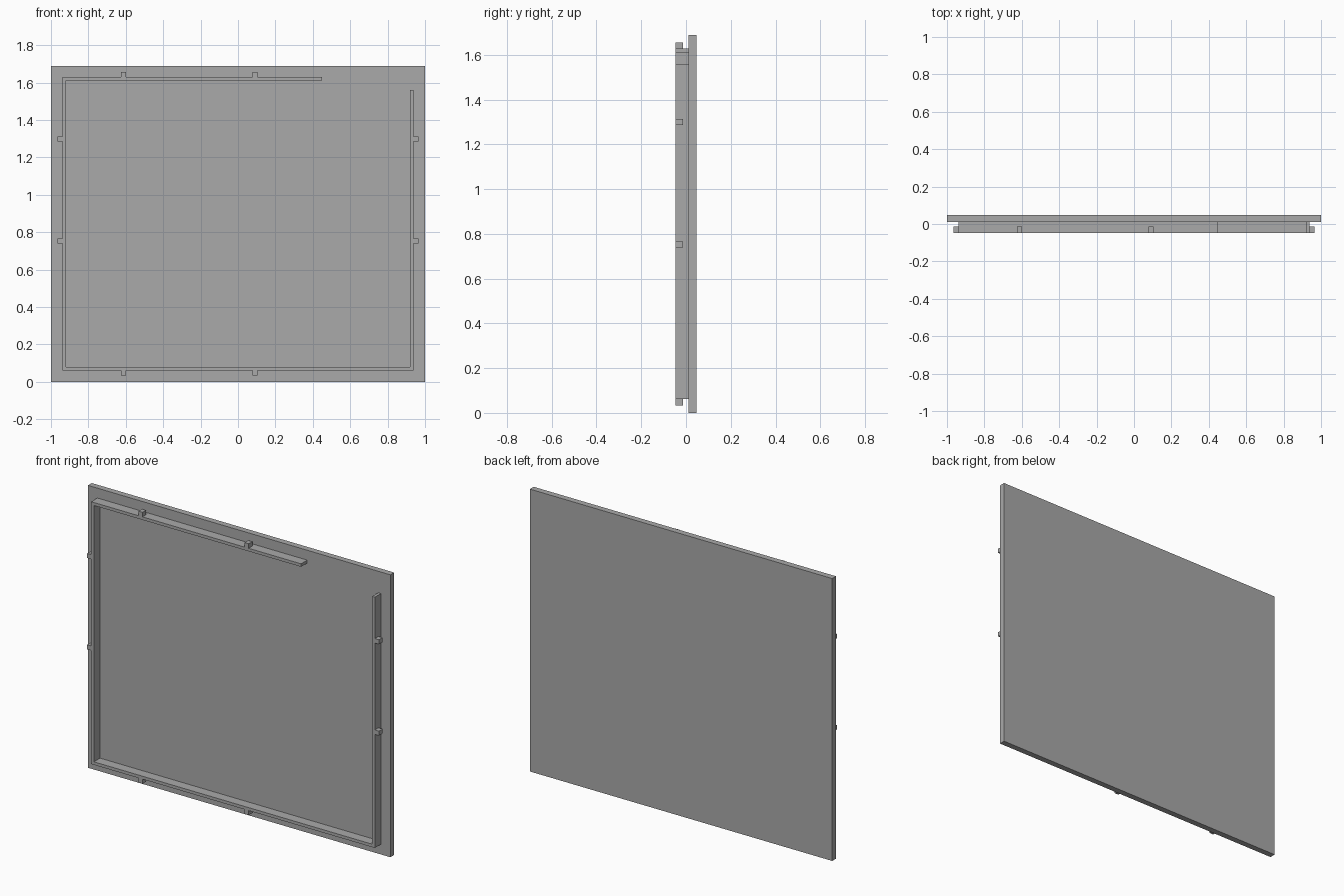
import bpy
import bmesh

cube = bpy.data.objects.get("Cube")
if cube:
    bpy.data.objects.remove(cube, do_unlink=True)

grey = bpy.data.materials.new("plain grey")
grey.use_nodes = True
colour = (0.4, 0.4, 0.4, 1)
grey.diffuse_color = colour
grey.node_tree.nodes["Principled BSDF"].inputs["Base Color"].default_value = colour

# Shared depths, front to back
FRONT, PEG_BACK, PLATE_FRONT, BACK = -0.047, -0.013, 0.011, 0.047


def extrude_outline(name, outline, y0, y1):
    """Make a solid from an x-z outline stretched from y0 back to y1."""
    bm = bmesh.new()
    face = bm.faces.new([bm.verts.new((x, y0, z)) for x, z in outline])
    moved = bmesh.ops.extrude_face_region(bm, geom=[face])["geom"]
    bmesh.ops.translate(bm, vec=(0, y1 - y0, 0),
                        verts=[v for v in moved if isinstance(v, bmesh.types.BMVert)])
    bmesh.ops.recalc_face_normals(bm, faces=bm.faces)
    mesh = bpy.data.meshes.new(name)
    bm.to_mesh(mesh)
    bm.free()
    mesh.materials.append(grey)
    obj = bpy.data.objects.new(name, mesh)
    bpy.context.collection.objects.link(obj)
    return obj


def block(name, x0, x1, z0, z1, y0, y1):
    return extrude_outline(name, [(x0, z0), (x1, z0), (x1, z1), (x0, z1)], y0, y1)


# Flat back plate
block("back_plate", -1, 1, 0, 1.688, PLATE_FRONT, BACK)

# Thin raised rim, open at the upper left corner
SIDE, LOW, HIGH, T = 0.938, 0.061, 1.629, 0.018
TOP_END, SIDE_END = 0.45, 1.56
extrude_outline("raised_rim", [
    (TOP_END, HIGH), (-SIDE, HIGH), (-SIDE, LOW), (SIDE, LOW),
    (SIDE, SIDE_END), (SIDE - T, SIDE_END), (SIDE - T, LOW + T),
    (-SIDE + T, LOW + T), (-SIDE + T, HIGH - T), (TOP_END, HIGH - T),
], FRONT, PLATE_FRONT)

# Small snap pegs around the outside of the rim
OUT, HALF = 0.027, 0.0135
for i, x in enumerate((-0.612, 0.09), 1):
    block(f"top_peg_{i}", x - HALF, x + HALF, HIGH, HIGH + OUT, FRONT, PEG_BACK)
    block(f"bottom_peg_{i}", x - HALF, x + HALF, LOW - OUT, LOW, FRONT, PEG_BACK)
for i, z in enumerate((0.753, 1.299), 1):
    block(f"left_peg_{i}", SIDE, SIDE + OUT, z - HALF, z + HALF, FRONT, PEG_BACK)
    block(f"right_peg_{i}", -SIDE - OUT, -SIDE, z - HALF, z + HALF, FRONT, PEG_BACK)
